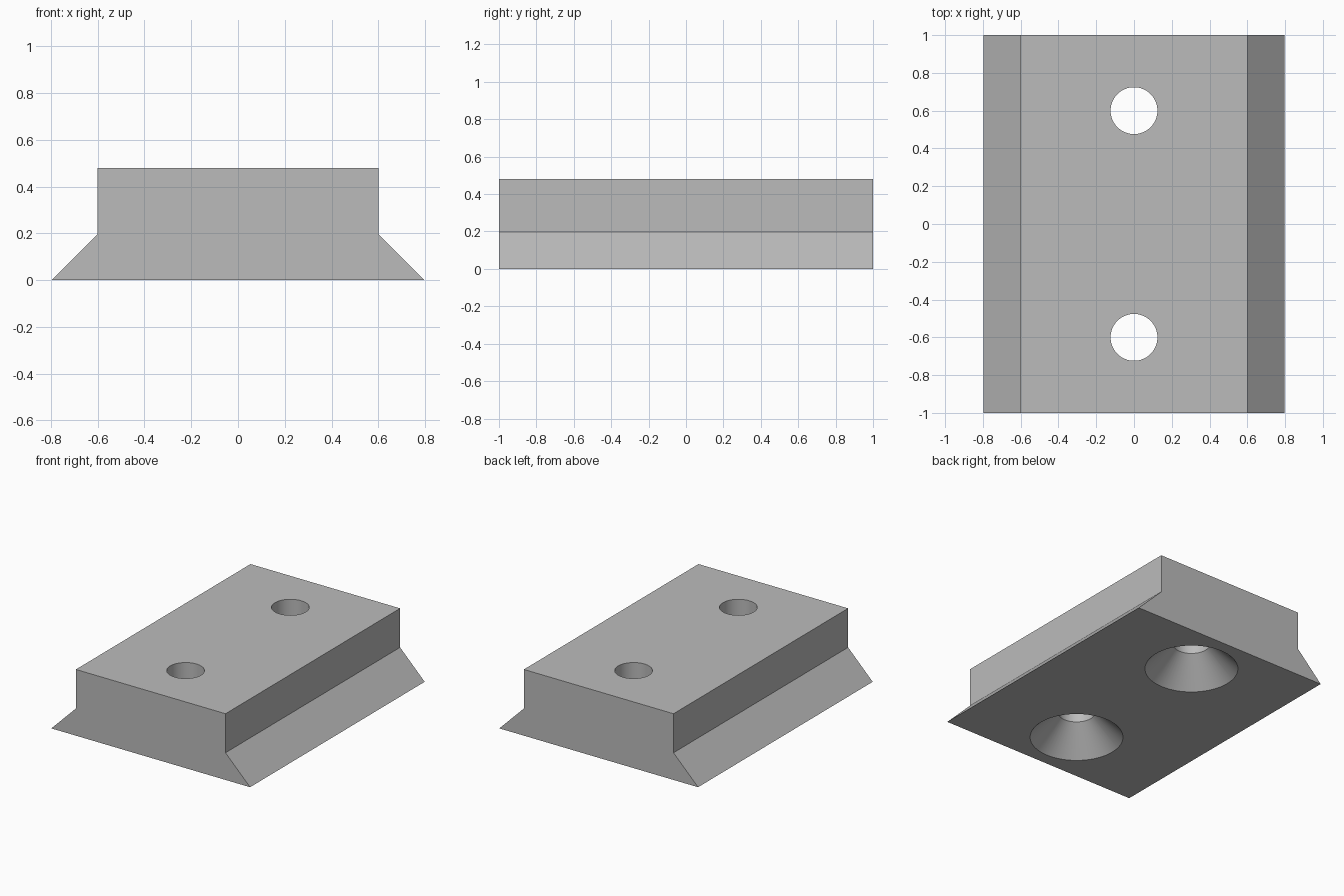
import bpy
import bmesh
import math

cube = bpy.data.objects.get("Cube")
if cube:
    bpy.data.objects.remove(cube, do_unlink=True)

LENGTH = 2.0
HEIGHT = 0.48
HOLE_R, SINK_R, SINK_DEPTH = 0.124, 0.312, 0.19

# Plain grey metal
grey = bpy.data.materials.new("plain grey")
grey.use_nodes = True
colour = (0.5, 0.5, 0.5, 1.0)
grey.diffuse_color = colour
grey.node_tree.nodes["Principled BSDF"].inputs["Base Color"].default_value = colour


def make_object(name, bm):
    bmesh.ops.recalc_face_normals(bm, faces=bm.faces)
    mesh = bpy.data.meshes.new(name)
    bm.to_mesh(mesh)
    bm.free()
    mesh.materials.append(grey)
    obj = bpy.data.objects.new(name, mesh)
    bpy.context.collection.objects.link(obj)
    return obj


# Block: mirrored half profile with flared foot, extruded front to back
half = [(0.797, 0), (0.6, 0.197), (0.6, HEIGHT)]
profile = half + [(-x, z) for x, z in reversed(half)]
bm = bmesh.new()
face = bm.faces.new([bm.verts.new((x, -LENGTH / 2, z)) for x, z in profile])
extruded = bmesh.ops.extrude_face_region(bm, geom=[face])
moved = [v for v in extruded["geom"] if isinstance(v, bmesh.types.BMVert)]
bmesh.ops.translate(bm, vec=(0, LENGTH, 0), verts=moved)
block = make_object("dovetail_block", bm)


# Countersunk screw hole: lathed cutter, widening to the underside
def cut_hole(y, segments=64):
    over = 0.05
    rings = [(SINK_R + over, -over), (HOLE_R, SINK_DEPTH), (HOLE_R, HEIGHT + over)]
    rings[0] = (SINK_R + over * (SINK_R - HOLE_R) / SINK_DEPTH, -over)
    bm = bmesh.new()
    loops = []
    for r, z in rings:
        angles = [math.tau * i / segments for i in range(segments)]
        loops.append([bm.verts.new((r * math.cos(a), y + r * math.sin(a), z)) for a in angles])
    for low, high in zip(loops, loops[1:]):
        for i in range(segments):
            j = (i + 1) % segments
            bm.faces.new((low[i], low[j], high[j], high[i]))
    bm.faces.new(loops[0])
    bm.faces.new(loops[-1])
    cutter = make_object("hole_cutter", bm)
    cutter.hide_render = True
    mod = block.modifiers.new("screw_hole", "BOOLEAN")
    mod.operation = "DIFFERENCE"
    mod.solver = "EXACT"
    mod.object = cutter
    bpy.ops.object.modifier_apply(modifier=mod.name)
    bpy.data.objects.remove(cutter, do_unlink=True)


bpy.ops.object.select_all(action="DESELECT")
block.select_set(True)
bpy.context.view_layer.objects.active = block
for y in (-0.6, 0.6):
    cut_hole(y)

# Smooth hole walls, crisp block edges
bpy.ops.object.shade_smooth_by_angle(angle=math.radians(30))
